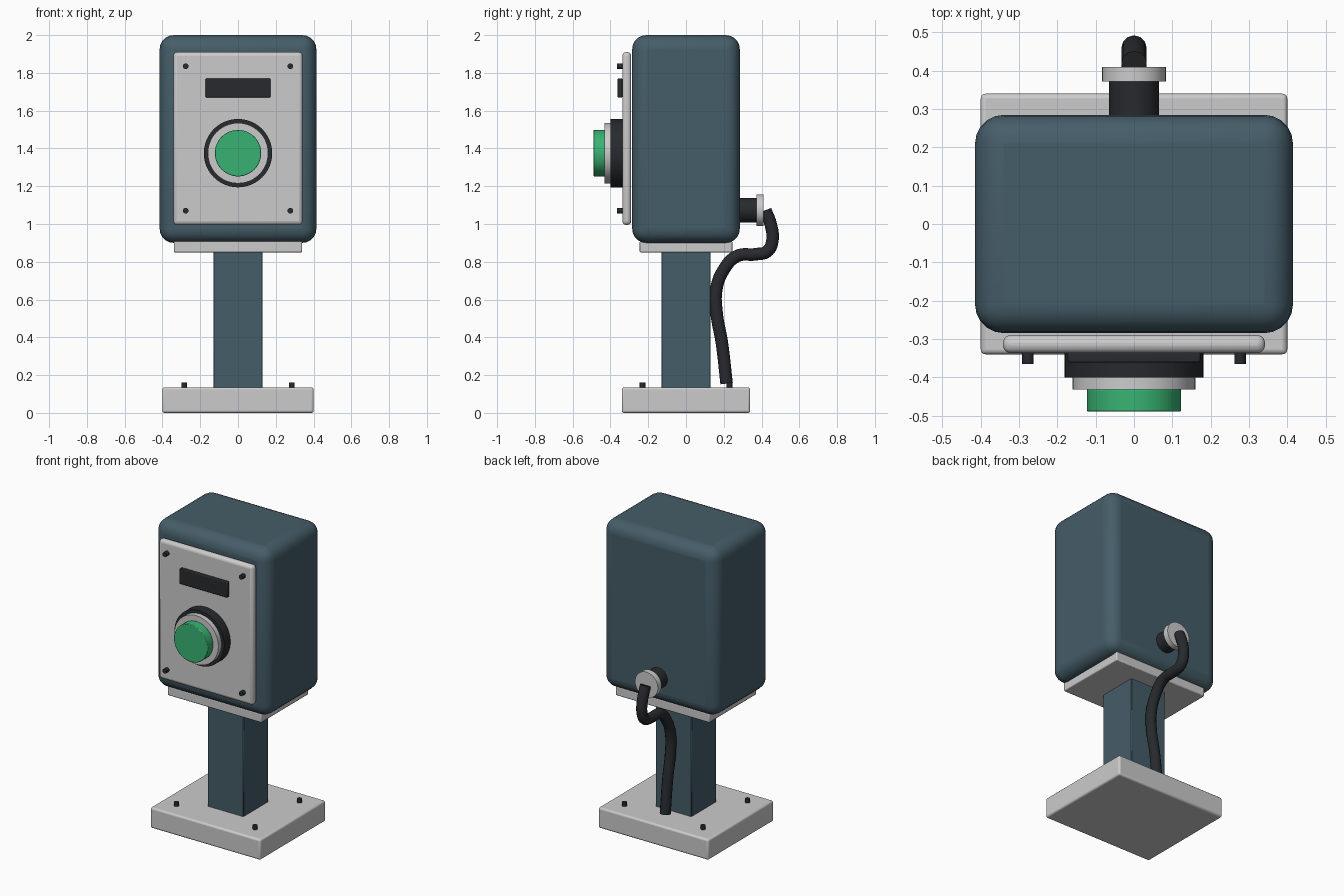
import bpy, math
from mathutils import Vector

if "Cube" in bpy.data.objects:
    bpy.data.objects.remove(bpy.data.objects["Cube"])


def material(name, rgb):
    m = bpy.data.materials.new(name)
    m.diffuse_color = (*rgb, 1)
    m.use_nodes = True
    m.node_tree.nodes["Principled BSDF"].inputs["Base Color"].default_value = m.diffuse_color
    return m


BLUE = material("blue_paint", (0.06, 0.11, 0.14))
DARK = material("dark_rubber", (0.02, 0.023, 0.026))
GREEN = material("green_plastic", (0.04, 0.45, 0.17))


def finish(ob, name, mat, bevel, segments):
    ob.name = name
    if mat:
        ob.data.materials.append(mat)
    if bevel:
        mod = ob.modifiers.new("bevel", "BEVEL")
        mod.width, mod.segments = bevel, segments
        mod.limit_method = "ANGLE"
    bpy.ops.object.shade_smooth_by_angle(angle=math.radians(35))
    return ob


def box(name, lo, hi, mat=None, bevel=0, segments=3):
    lo, hi = Vector(lo), Vector(hi)
    bpy.ops.mesh.primitive_cube_add(size=1, location=(lo + hi) / 2)
    ob = bpy.context.object
    ob.scale = hi - lo
    bpy.ops.object.transform_apply(location=False, rotation=False, scale=True)
    return finish(ob, name, mat, bevel, segments)


def rod(name, a, b, radius, mat=None, sides=48, bevel=0):
    a, b = Vector(a), Vector(b)
    bpy.ops.mesh.primitive_cylinder_add(
        vertices=sides, radius=radius, depth=(b - a).length, location=(a + b) / 2,
        rotation=(b - a).to_track_quat("Z", "Y").to_euler())
    return finish(bpy.context.object, name, mat, bevel, 2)


# Stand
box("base_plate", (-0.4, -0.34, 0), (0.4, 0.34, 0.135), bevel=0.012)
box("column", (-0.13, -0.13, 0.13), (0.13, 0.13, 0.86), BLUE, 0.004, 1)
box("mounting_plate", (-0.34, -0.245, 0.85), (0.34, 0.245, 0.91), bevel=0.006, segments=2)

# Housing and front panel
box("housing", (-0.415, -0.285, 0.9), (0.415, 0.285, 2.0), BLUE, 0.075, 5)
box("front_panel", (-0.342, -0.337, 0.995), (0.342, -0.29, 1.91), bevel=0.02)
box("label_plate", (-0.173, -0.362, 1.67), (0.173, -0.335, 1.77), DARK, 0.005, 2)

# Base bolts and panel screws
for sx in (-1, 1):
    for sy in (-1, 1):
        rod("base_bolt", (sx * 0.285, sy * 0.23, 0.13), (sx * 0.285, sy * 0.23, 0.16),
            0.015, DARK, 16)
    for z in (1.07, 1.835):
        rod("panel_screw", (sx * 0.277, -0.335, z), (sx * 0.277, -0.366, z), 0.015, DARK, 16)

# Push button, stacked towards the front
BZ = 1.375
rod("button_ring", (0, -0.335, BZ), (0, -0.4, BZ), 0.181, DARK)
rod("button_collar", (0, -0.398, BZ), (0, -0.432, BZ), 0.16)
rod("button_cap", (0, -0.43, BZ), (0, -0.49, BZ), 0.123, GREEN, bevel=0.004)

# Cable gland on the back
GZ = 1.073
rod("cable_gland", (0, 0.27, GZ), (0, 0.375, GZ), 0.065, DARK)
rod("gland_nut", (0, 0.372, GZ), (0, 0.41, GZ), 0.083)

# Cable: a smooth path through a few (y, z) points
path = [(0.42, 1.073), (0.448, 1.0), (0.457, 0.91), (0.43, 0.855), (0.37, 0.84),
        (0.27, 0.83), (0.195, 0.75), (0.16, 0.65), (0.162, 0.53), (0.19, 0.37), (0.215, 0.155)]
curve = bpy.data.curves.new("cable", "CURVE")
curve.dimensions = "3D"
curve.bevel_depth, curve.bevel_resolution = 0.033, 4
curve.resolution_u, curve.use_fill_caps = 8, True
spline = curve.splines.new("BEZIER")
spline.bezier_points.add(len(path) - 1)
for p, (y, z) in zip(spline.bezier_points, path):
    p.co = (0, y, z)
    p.handle_left_type = p.handle_right_type = "AUTO"
curve.materials.append(DARK)
cable = bpy.data.objects.new("cable", curve)
bpy.context.collection.objects.link(cable)
